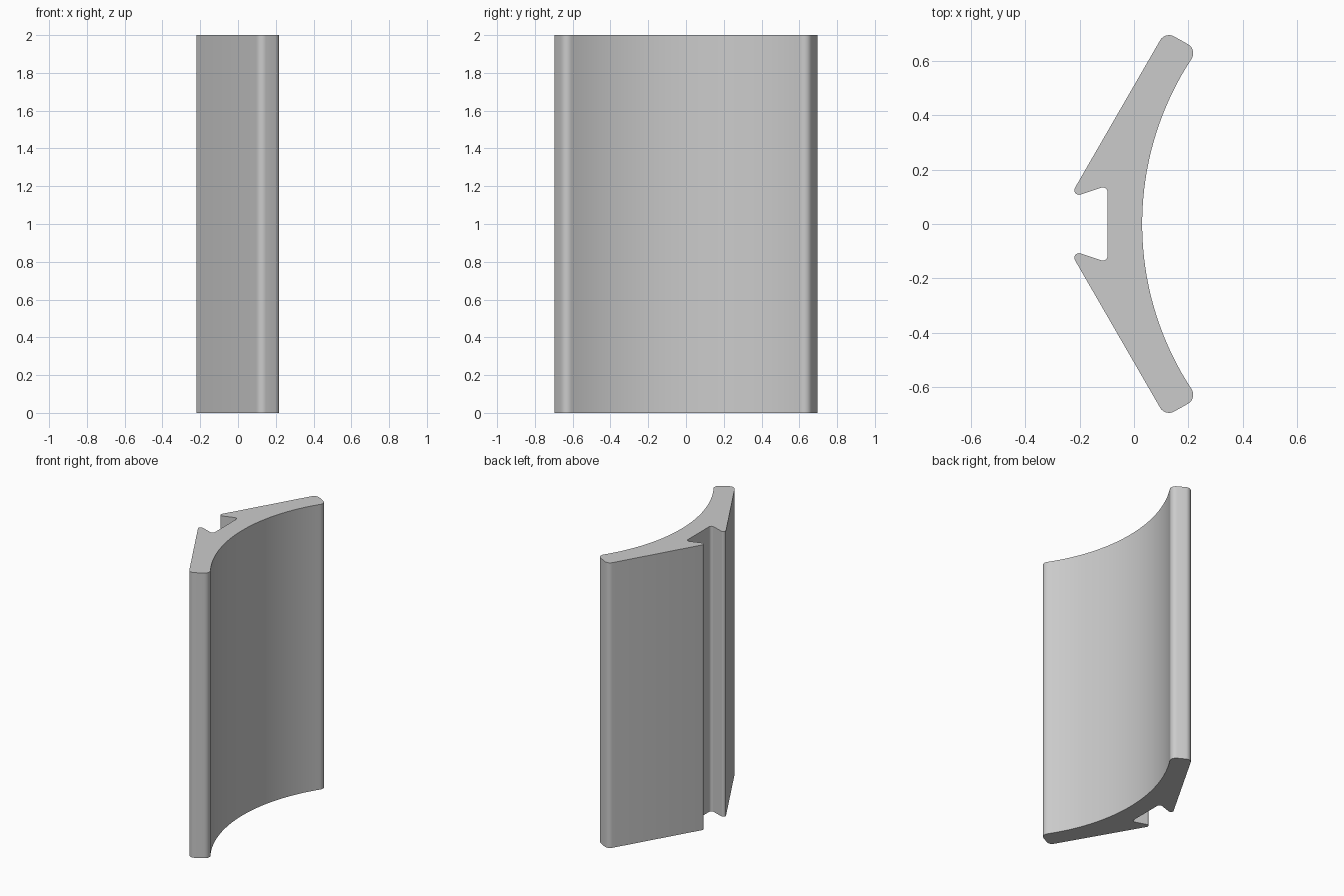
import bpy, bmesh, math
from mathutils import Vector

if "Cube" in bpy.data.objects:
    bpy.data.objects.remove(bpy.data.objects["Cube"])

HEIGHT = 2.0


def fillet(prev, corner, nxt, r, steps=8):
    """Round a profile corner with a tangent arc."""
    p, c, n = Vector(prev), Vector(corner), Vector(nxt)
    u, v = (p - c).normalized(), (n - c).normalized()
    half = u.angle(v) / 2
    centre = c + (u + v).normalized() * (r / math.sin(half))
    t = r / math.tan(half)
    a, b = c + u * t - centre, c + v * t - centre
    a0 = math.atan2(a.y, a.x)
    sweep = math.atan2(a.x * b.y - a.y * b.x, a.dot(b))
    return [(centre.x + r * math.cos(a0 + sweep * i / steps),
             centre.y + r * math.sin(a0 + sweep * i / steps))
            for i in range(steps + 1)]


# Concave inner face: arc of the upper half
R, X0, Y_END = 1.107, 0.03, 0.60
end = math.asin(Y_END / R)
half = [(X0 + R - R * math.cos(end * i / 20), R * math.sin(end * i / 20))
        for i in range(21)]

# Wing tip, hook tip and slot corners with their radii
corners = [((0.234, 0.642), 0.038),
           ((0.115, 0.709), 0.038),
           ((-0.240, 0.094), 0.017),
           ((-0.097, 0.142), 0.018)]
slot_mid = (-0.097, 0.0)
path = [half[-1]] + [c for c, r in corners] + [slot_mid]
for i, (c, r) in enumerate(corners):
    half += fillet(path[i], c, path[i + 2], r)

# Mirror across y = 0 to close the profile
profile = half + [(x, -y) for x, y in reversed(half[1:])]

# Extrude the profile upwards
bm = bmesh.new()
base = bm.faces.new([bm.verts.new((x, y, 0)) for x, y in profile])
ext = bmesh.ops.extrude_face_region(bm, geom=[base], use_keep_orig=True)
top = [g for g in ext["geom"] if isinstance(g, bmesh.types.BMVert)]
bmesh.ops.translate(bm, verts=top, vec=(0, 0, HEIGHT))
bmesh.ops.recalc_face_normals(bm, faces=bm.faces)

mesh = bpy.data.meshes.new("curved_profile_strip")
bm.to_mesh(mesh)
bm.free()
strip = bpy.data.objects.new("curved_profile_strip", mesh)
bpy.context.collection.objects.link(strip)
bpy.context.view_layer.objects.active = strip
strip.select_set(True)
bpy.ops.object.shade_smooth_by_angle(angle=math.radians(30))
